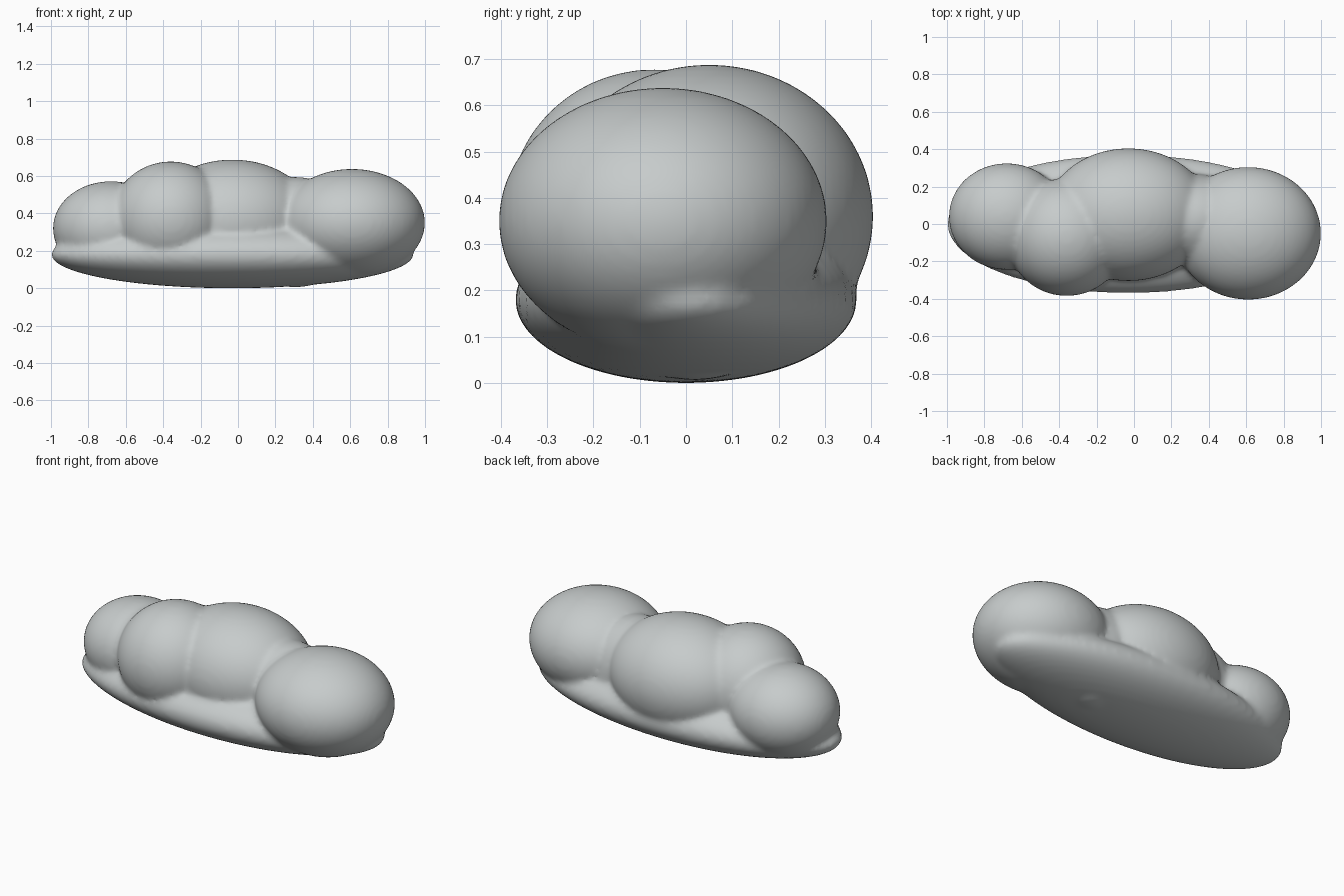
import bpy
import bmesh
from mathutils import Matrix, Vector

if "Cube" in bpy.data.objects:
    bpy.data.objects.remove(bpy.data.objects["Cube"], do_unlink=True)

# Pale grey material
grey = bpy.data.materials.new("cloud_grey")
colour = (0.57, 0.60, 0.60, 1.0)
grey.diffuse_color = colour
grey.use_nodes = True
shader = grey.node_tree.nodes["Principled BSDF"]
shader.inputs["Base Color"].default_value = colour
shader.inputs["Roughness"].default_value = 0.8

# Puffs: centre and radii
puffs = {
    "flat_base": ((-0.03, 0, 0.18), (0.97, 0.37, 0.18)),
    "right_puff": ((0.61, -0.05, 0.35), (0.39, 0.355, 0.288)),
    "middle_puff": ((-0.03, 0.05, 0.36), (0.44, 0.355, 0.328)),
    "front_puff": ((-0.36, -0.07, 0.37), (0.32, 0.315, 0.308)),
    "left_puff": ((-0.68, 0.04, 0.32), (0.31, 0.285, 0.252)),
    "bridge": ((0.31, 0.02, 0.30), (0.30, 0.25, 0.295)),
}

bm = bmesh.new()
for centre, radii in puffs.values():
    bmesh.ops.create_uvsphere(
        bm, u_segments=64, v_segments=32, radius=1,
        matrix=Matrix.Translation(centre) @ Matrix.Diagonal(Vector(radii)).to_4x4())
mesh = bpy.data.meshes.new("cloud_body")
bm.to_mesh(mesh)
bm.free()
mesh.materials.append(grey)
cloud = bpy.data.objects.new("cloud_body", mesh)
bpy.context.collection.objects.link(cloud)

# Fuse the puffs into one skin and soften the creases
remesh = cloud.modifiers.new("fuse", "REMESH")
remesh.mode = "VOXEL"
remesh.voxel_size = 0.015
remesh.use_smooth_shade = True
soften = cloud.modifiers.new("soften", "SMOOTH")
soften.factor = 0.5
soften.iterations = 10
